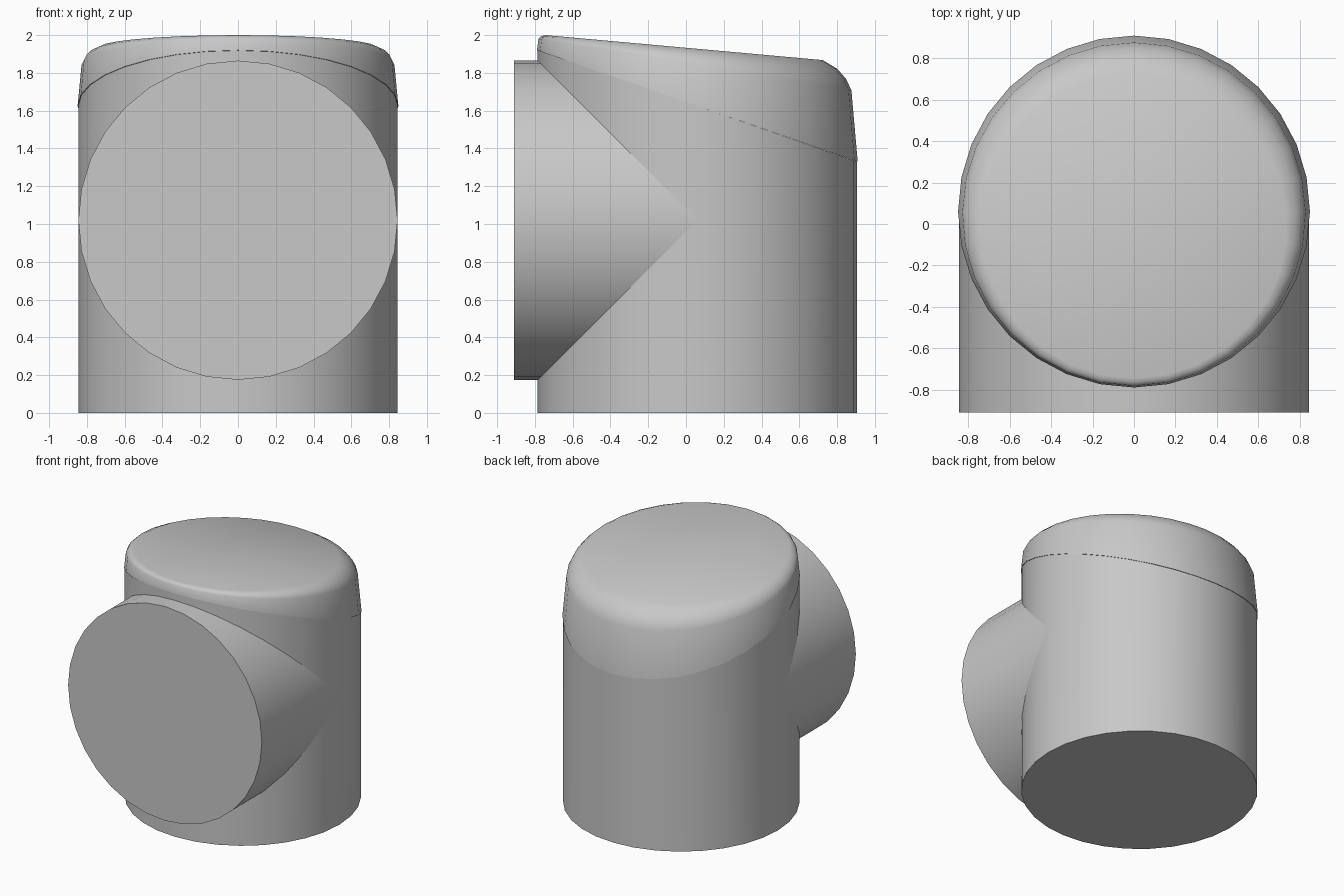
import bpy, bmesh, math
from mathutils import Vector

cube = bpy.data.objects.get("Cube")
if cube:
    bpy.data.objects.remove(cube, do_unlink=True)

SIDES = 32
RADIUS = 0.845
CENTRE_Y = 0.06

gray = bpy.data.materials.new("plain_gray")
gray.use_nodes = True
colour = (0.58, 0.58, 0.58, 1)
gray.diffuse_color = colour
gray.node_tree.nodes["Principled BSDF"].inputs["Base Color"].default_value = colour


def loft(name, rings, angle):
    """Skin a stack of rings and close both ends."""
    bm = bmesh.new()
    loops = [[bm.verts.new(p) for p in ring] for ring in rings]
    for low, high in zip(loops, loops[1:]):
        for i in range(SIDES):
            j = (i + 1) % SIDES
            bm.faces.new((low[i], low[j], high[j], high[i]))
    bm.faces.new(loops[0])
    bm.faces.new(loops[-1])
    bmesh.ops.recalc_face_normals(bm, faces=bm.faces)
    mesh = bpy.data.meshes.new(name)
    bm.to_mesh(mesh)
    bm.free()
    mesh.materials.append(gray)
    obj = bpy.data.objects.new(name, mesh)
    bpy.context.collection.objects.link(obj)
    bpy.ops.object.select_all(action='DESELECT')
    obj.select_set(True)
    bpy.context.view_layer.objects.active = obj
    bpy.ops.object.shade_smooth_by_angle(angle=math.radians(angle))
    return obj


angles = [2 * math.pi * i / SIDES for i in range(SIDES)]


def seam_height(a):
    return 1.92 - 0.59 * (1 + math.sin(a)) / 2


def upright_ring(radius, height):
    """Horizontal ring whose height may vary with the angle."""
    return [Vector((radius * math.cos(a), CENTRE_Y + radius * math.sin(a), height(a)))
            for a in angles]


def cap_ring(inset, drop):
    """Ring between the sloping top (drop 0) and the slanted seam (drop 1)."""
    ring = []
    for a in angles:
        back = (1 + math.sin(a)) / 2
        r = RADIUS + 0.004 - inset * (0.045 + 0.14 * back)
        y = CENTRE_Y + r * math.sin(a)
        top = 2.0 - 0.09 * (y + 0.745)
        z = top + (seam_height(a) - top) * drop
        ring.append(Vector((r * math.cos(a), y, z)))
    return ring


# Upright body, cut off at the slanted seam
loft("upright_body", [upright_ring(RADIUS, lambda a: 0.0),
                      upright_ring(RADIUS, lambda a: 0.12),
                      upright_ring(RADIUS, seam_height)], 35)

# Rounded, sloping cap
profile = [(0, 1), (0.18, 0.28), (0.33, 0.17), (0.58, 0.075), (1, 0)]
loft("rounded_cap", [cap_ring(*p) for p in profile], 40)

# Horizontal front outlet
outlet = [[Vector((RADIUS * math.cos(a), y, 1.02 + RADIUS * math.sin(a))) for a in angles]
          for y in (-0.91, CENTRE_Y)]
loft("front_outlet", outlet, 35)
